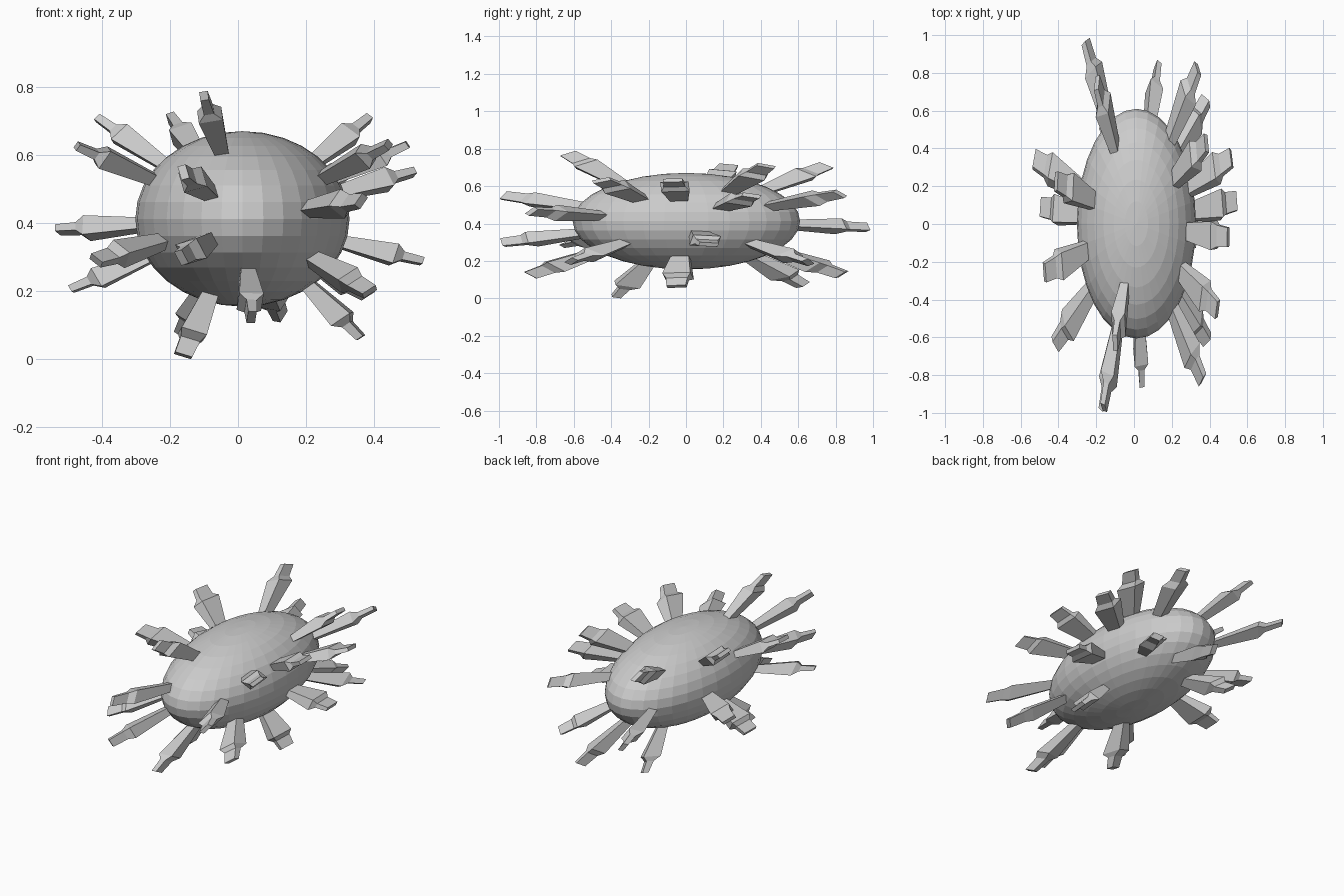
import bpy, bmesh
from mathutils import Vector, Matrix

if "Cube" in bpy.data.objects:
    bpy.data.objects.remove(bpy.data.objects["Cube"])

CENTRE = Vector((0.013, 0.002, 0.413))
RADII = Vector((0.315, 0.608, 0.258))      # body half sizes; spikes are stretched the same way
STRETCH = Matrix.Translation(CENTRE) @ Matrix.Diagonal(RADII).to_4x4()


def add_object(name, bm):
    bmesh.ops.recalc_face_normals(bm, faces=bm.faces)
    mesh = bpy.data.meshes.new(name)
    bm.to_mesh(mesh)
    bm.free()
    obj = bpy.data.objects.new(name, mesh)
    bpy.context.collection.objects.link(obj)
    return obj


# egg-shaped body
bm = bmesh.new()
bmesh.ops.create_uvsphere(bm, u_segments=32, v_segments=16, radius=1)
bm.transform(STRETCH)
add_object("body", bm)

# spike sections: distance from centre, half width, half depth
SECTIONS = [(0.90, 0.060, 0.070), (1.50, 0.115, 0.125),
            (1.58, 0.048, 0.095), (1.78, 0.040, 0.085)]

# where each spike ends
TIPS = [
    (-0.10, -0.63, 0.775), (-0.16, -0.97, 0.55), (-0.165, -0.97, 0.30),
    (-0.16, -0.37, 0.015), (0.04, -0.83, 0.125), (0.125, 0.84, 0.125),
    (0.355, -0.05, 0.07), (0.385, -0.61, 0.20), (0.535, 0.12, 0.29),
    (0.36, -0.82, 0.465), (0.515, 0.35, 0.55), (0.495, -0.07, 0.63),
    (0.44, -0.45, 0.63), (0.385, 0.43, 0.71), (-0.20, 0.76, 0.715),
    (-0.42, 0.23, 0.715), (-0.48, -0.26, 0.63), (-0.54, 0.35, 0.38),
    (-0.495, 0.09, 0.205), (-0.42, -0.64, 0.29), (0.34, 0.83, 0.56),
    (-0.26, 0.98, 0.38), (-0.16, 0.62, 0.075), (0.385, 0.66, 0.19),
]


def add_spike(name, tip):
    offset = Vector(tip) - CENTRE
    d = Vector(offset[i] / RADII[i] for i in range(3))
    fit = (d.length / SECTIONS[-1][0] + 1) / 2
    turn = Vector((0, 0, 1)).rotation_difference(d.normalized()).to_matrix()
    bm = bmesh.new()
    rings = []
    for r, w, h in SECTIONS:
        corners = [(-w, -h), (w, -h), (w, h), (-w, h)]
        rings.append([bm.verts.new(turn @ Vector((x, y, r * fit))) for x, y in corners])
    for a, b in zip(rings, rings[1:]):
        for i in range(4):
            j = (i + 1) % 4
            bm.faces.new((a[i], a[j], b[j], b[i]))
    bm.faces.new(rings[0][::-1])
    bm.faces.new(rings[-1])
    bm.transform(STRETCH)
    return add_object(name, bm)


# spikes all around the body
for n, tip in enumerate(TIPS, 1):
    add_spike(f"spike_{n:02d}", tip)

# rest the lowest spike on the ground
lowest = min(v.co.z for o in bpy.data.objects for v in o.data.vertices)
for o in bpy.data.objects:
    o.data.transform(Matrix.Translation((0, 0, -lowest)))
